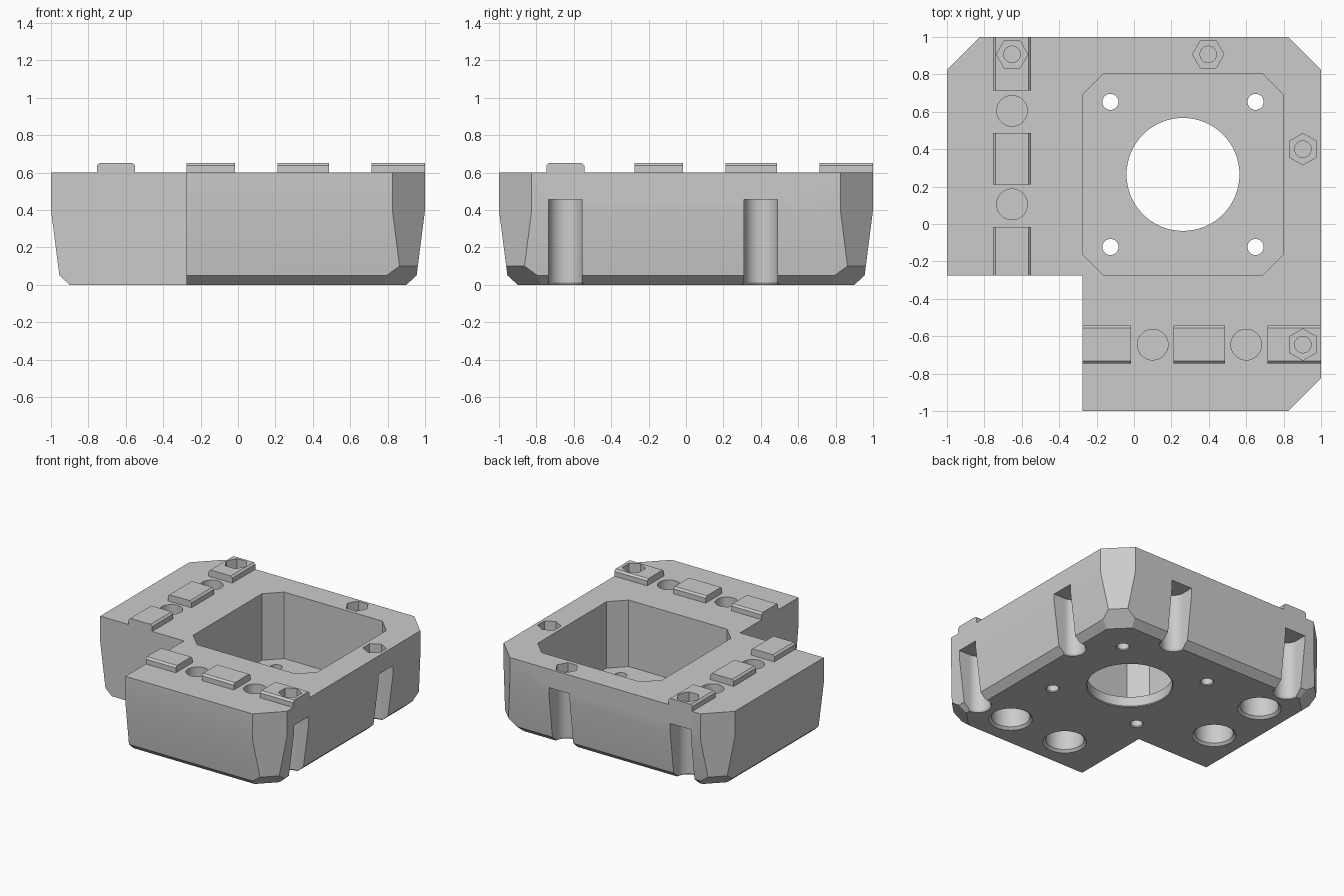
import bpy, bmesh, math
from mathutils import Vector, Matrix

old = bpy.data.objects.get("Cube")
if old:
    bpy.data.objects.remove(old, do_unlink=True)

grey = bpy.data.materials.new("light_grey")
grey.use_nodes = True
colour = (0.6, 0.6, 0.6, 1)
grey.diffuse_color = colour
grey.node_tree.nodes["Principled BSDF"].inputs["Base Color"].default_value = colour

TOP, EDGE, CEIL = 0.6, 0.275, 0.455


def make_object(name, bm):
    bmesh.ops.recalc_face_normals(bm, faces=bm.faces[:])
    mesh = bpy.data.meshes.new(name)
    bm.to_mesh(mesh)
    bm.free()
    mesh.materials.append(grey)
    ob = bpy.data.objects.new(name, mesh)
    bpy.context.collection.objects.link(ob)
    return ob


def loft(name, rings, at=(0, 0), turn=0):
    """Closed solid through a stack of equal-length rings."""
    bm = bmesh.new()
    place = Matrix.Translation((*at, 0)) @ Matrix.Rotation(turn, 4, "Z")
    loops = [[bm.verts.new(place @ Vector(p)) for p in r] for r in rings]
    for a, b in zip(loops, loops[1:]):
        for i in range(len(a)):
            j = (i + 1) % len(a)
            bm.faces.new((a[i], a[j], b[j], b[i]))
    bm.faces.new(loops[0])
    bm.faces.new(loops[-1])
    return make_object(name, bm)


def circle(r, z, n=64):
    return [(r * math.cos(i * math.tau / n), r * math.sin(i * math.tau / n), z)
            for i in range(n)]


def box(name, x0, x1, y0, y1, z0, z1):
    return loft(name, [[(x0, y0, z), (x1, y0, z), (x1, y1, z), (x0, y1, z)] for z in (z0, z1)])


def bore(name, at, r, z0, z1, flare=0):
    """Round cutter, with a flared mouth on the underside when asked."""
    rings = [circle(r, z0), circle(r, z1)]
    if flare:
        rings = [circle(r + 2 * flare, -flare), circle(r, flare), circle(r, z1)]
    return loft(name, rings, at)


def combine(target, tools, operation):
    for tool in tools:
        mod = target.modifiers.new("cut", "BOOLEAN")
        mod.operation, mod.solver, mod.object = operation, "EXACT", tool
        bpy.context.view_layer.objects.active = target
        bpy.ops.object.modifier_apply(modifier=mod.name)
        bpy.data.objects.remove(tool, do_unlink=True)


# Body block, trimmed by planes: tapered sides, lower bevels, clipped corners
bm = bmesh.new()
bmesh.ops.create_cube(bm, size=2, matrix=Matrix.Translation((0, 0, TOP / 2))
                      @ Matrix.Diagonal((1, 1, TOP / 2, 1)))


def trim(point, normal):
    cut = bmesh.ops.bisect_plane(bm, geom=bm.verts[:] + bm.edges[:] + bm.faces[:],
                                 dist=1e-6, plane_co=point, plane_no=normal, clear_outer=True)
    bmesh.ops.edgeloop_fill(bm, edges=[e for e in cut["geom_cut"]
                                       if isinstance(e, bmesh.types.BMEdge)])


for k in range(4):
    spin = Matrix.Rotation(k * math.pi / 2, 3, "Z")
    trim(spin @ Vector((1, 0, 0.4)), spin @ Vector((0.35, 0, -0.045)))
    trim(spin @ Vector((0.955, 0, 0.05)), spin @ Vector((0.05, 0, -0.055)))
for sx, sy in ((1, 1), (-1, 1), (1, -1)):
    c = 0.9125
    trim(Vector((sx * c, sy * c, 0)), Vector((sx, sy, 0)))
    trim(Vector((sx * c, sy * c, 0.1)), Vector((sx, sy, -1.5)))
body = make_object("corner_body", bm)
combine(body, [box("notch", -2, -EDGE, -2, -EDGE, -1, 2)], "DIFFERENCE")


# Raised tabs with chamfered long edges, on both arms
def tab(along_x, start, end):
    w, c, h = 0.102, 0.014, 0.652
    prof = [(-w, TOP - 0.03), (w, TOP - 0.03), (w, h - c), (w - c, h), (c - w, h), (-w, h - c)]
    if along_x:
        return loft("tab", [[(t, p - 0.645, z) for p, z in prof] for t in (start, end)])
    return loft("tab", [[(p - 0.652, t, z) for p, z in prof] for t in (start, end)])


spans = ((-EDGE, -0.015), (0.21, 0.487), (0.715, 1))
combine(body, [tab(d, a, b) for d in (True, False) for a, b in spans], "UNION")

# Square pocket with clipped corners
h, k, mid = 0.538, 0.425, (0.262, 0.265)
octagon = [(h, -k), (h, k), (k, h), (-k, h), (-h, k), (-h, -k), (-k, -h), (k, -h)]
cutters = [loft("pocket", [[(x, y, z) for x, y in octagon] for z in (0.08, 1)], mid)]

# Centre opening and four small screw holes through the pocket floor
cutters.append(bore("opening", mid, 0.302, -0.1, 0.2, 0.006))
for sx in (-1, 1):
    for sy in (-1, 1):
        cutters.append(bore("screw_hole", (mid[0] + sx * 0.388, mid[1] + sy * 0.388),
                            0.043, -0.1, 0.2, 0.007))

# Arm holes: wide from below, narrow from above, a thin web between
for at in ((-0.652, 0.605), (-0.652, 0.105), (0.1, -0.645), (0.6, -0.645)):
    cutters.append(bore("wide_hole", at, 0.137, -0.1, CEIL, 0.018))
    cutters.append(bore("narrow_hole", at, 0.082, CEIL + 0.012, 1))


# Nut recesses above side slots that open outwards
def slot_ring(r, z):
    arc = [math.pi * (0.5 + i / 32) for i in range(33)]
    return [(r * math.cos(a), r * math.sin(a), z) for a in arc] + [(0.4, -r, z), (0.4, r, z)]


for at, turn in (((0.903, 0.4), 0), ((0.903, -0.645), 0),
                 ((0.397, 0.907), math.pi / 2), ((-0.652, 0.907), math.pi / 2)):
    cutters.append(loft("side_slot", [slot_ring(0.106, -0.012), slot_ring(0.09, 0.012),
                                      slot_ring(0.09, CEIL)], at, turn))
    cutters.append(loft("nut_recess", [circle(0.084, 0.53, 6), circle(0.084, 1, 6)],
                        at, turn + math.pi / 2))
    cutters.append(bore("bolt_hole", at, 0.044, CEIL + 0.012, 1))
combine(body, cutters, "DIFFERENCE")

# Smooth bores and soft side bends, crisp edges elsewhere
bpy.ops.object.select_all(action="DESELECT")
body.select_set(True)
bpy.context.view_layer.objects.active = body
bpy.ops.object.shade_smooth_by_angle(angle=math.radians(25))
